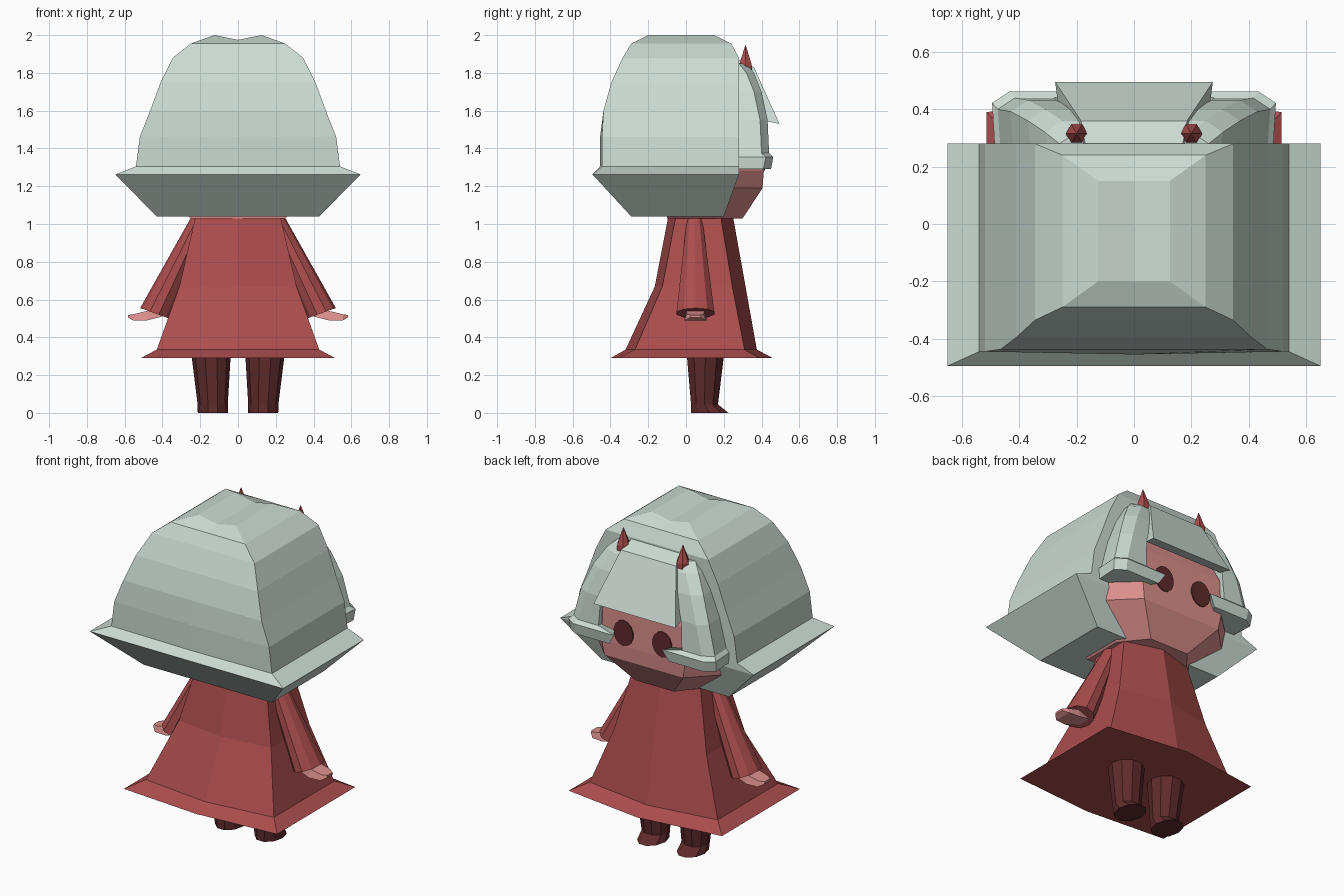
import bpy, bmesh, math
from mathutils import Matrix

if "Cube" in bpy.data.objects:
    bpy.data.objects.remove(bpy.data.objects["Cube"])


def material(name, rgb):
    m = bpy.data.materials.new(name)
    m.diffuse_color = (*rgb, 1)
    m.use_nodes = True
    m.node_tree.nodes["Principled BSDF"].inputs["Base Color"].default_value = m.diffuse_color
    return m


HAIR = material("pale green hair", (0.60, 0.71, 0.65))
RED = material("red cloth", (0.41, 0.074, 0.076))
SKIN = material("pink skin", (0.72, 0.28, 0.27))
DARK = material("dark maroon", (0.115, 0.024, 0.025))


def finish(name, bm, mat):
    bmesh.ops.recalc_face_normals(bm, faces=bm.faces[:])
    me = bpy.data.meshes.new(name)
    bm.to_mesh(me)
    bm.free()
    me.materials.append(mat)
    ob = bpy.data.objects.new(name, me)
    bpy.context.collection.objects.link(ob)
    return ob


def loft(name, rings, mat, side=1):
    """Skin a stack of equal-length point rings and cap both ends."""
    bm = bmesh.new()
    rows = [[bm.verts.new((x * side, y, z)) for x, y, z in r] for r in rings]
    n = len(rows[0])
    for a, b in zip(rows, rows[1:]):
        for i in range(n):
            j = (i + 1) % n
            bm.faces.new((a[i], a[j], b[j], b[i]))
    for r in (rows[0], rows[-1]):
        if n == 6:  # split along the centre line
            bm.faces.new((r[0], r[1], r[4], r[5]))
            bm.faces.new((r[1], r[2], r[3], r[4]))
        else:
            bm.faces.new(r)
    return finish(name, bm, mat)


def box_ring(z, hx, yb, ybm, yf, yfm, zm=None):
    """Rectangle with extra middle points at the back and front."""
    zm = z if zm is None else zm
    return [(-hx, yb, z), (0, ybm, zm), (hx, yb, z),
            (hx, yf, z), (0, yfm, zm), (-hx, yf, z)]


def oval(cx, cy, z, rx, ry, n=10, tilt=0):
    pts = []
    for i in range(n):
        a = 2 * math.pi * i / n
        x = rx * math.cos(a)
        pts.append((cx + x, cy + ry * math.sin(a), z + x * tilt))
    return pts


# Main hair cap with flared rim
cap = [(1.04, .43, -.29, .20), (1.262, .65, -.495, .28), (1.305, .54, -.445, .28),
       (1.46, .52, -.445, .28), (1.60, .465, -.437, .28), (1.75, .41, -.395, .28),
       (1.88, .345, -.335, .28), (1.955, .25, -.29, .24)]
rings = [box_ring(z, hx, yb, min(yb, -.455) if 1.3 < z < 1.5 else yb, yf, yf)
         for z, hx, yb, yf in cap]
rings.append(box_ring(2.0, .125, -.2, -.2, .15, .15, 1.975))
loft("hair_cap", rings, HAIR)

# Fringe: a wedge widening towards its lower edge
profile = [(.20, 1.87, .17), (.28, 1.87, .17), (.36, 1.83, .185),
           (.495, 1.53, .275), (.42, 1.545, .265), (.30, 1.70, .19)]
loft("fringe", [[(s * hx, y, z) for y, z, hx in profile] for s in (-1, 1)], HAIR)

# Head
head = [(1.03, .13, .30, .25, .15), (1.19, .265, .405, .42, .25),
        (1.28, .28, .412, .42, .28), (1.50, .27, .412, .38, .28),
        (1.80, .12, .33, .25, .20)]
loft("head", [[(-b, -.1, z), (b, -.1, z), (b, yc, z), (a, yf, z), (-a, yf, z), (-b, yc, z)]
              for z, a, yf, b, yc in head], SKIN)

# Dress with flared hem
dress = [(.29, .515, -.36, -.40, .39, .46), (.335, .43, -.27, -.32, .31, .375),
         (.67, .31, -.125, -.165, .245, .315), (1.06, .22, -.05, -.09, .18, .245)]
loft("dress", [box_ring(*r) for r in dress], RED)

for s, tag in ((-1, "left"), (1, "right")):
    # Side hair lock, curling inwards to a point at the bottom
    lock = [(1.29, .20, .34, .49, .45), (1.355, .16, .34, .495, .462),
            (1.375, .28, .30, .475, .44), (1.55, .27, .27, .43, .432),
            (1.70, .21, .21, .37, .40), (1.80, .16, .16, .31, .36),
            (1.85, .15, .15, .26, .32)]
    loft(tag + "_hair_lock",
         [[(xi, yf, z), (xo - .06, yf, z), (xo, yf - .04, z), (xo - .01, .25, z), (xb, .25, z)]
          for z, xi, xb, xo, yf in lock], HAIR, s)

    # Horn
    loft(tag + "_horn", [oval(.2, .315, 1.78, .038, .04, 6), oval(.2, .315, 1.845, .038, .038, 6),
                         oval(.2, .315, 1.945, .002, .002, 6)], RED, s)

    # Eye: thin oval plate on the face
    bm = bmesh.new()
    bmesh.ops.create_cone(bm, cap_ends=True, segments=14, radius1=1, radius2=1, depth=.008,
                          matrix=Matrix.Translation((s * .13, .414, 1.36))
                          @ Matrix.Diagonal((.066, 1, .078, 1))
                          @ Matrix.Rotation(math.pi / 2, 4, 'X'))
    finish(tag + "_eye", bm, DARK)

    # Sleeve
    loft(tag + "_sleeve", [oval(.19, .045, 1.05, .05, .04),
                           oval(.443, .05, .528, .075, .105, tilt=.36)], RED, s)

    # Hand: flat mitten
    loft(tag + "_hand",
         [[(x, .05 - w, z0), (x, .05 + w, z0), (x, .05 + w * .8, z1), (x, .05 - w * .8, z1)]
          for x, w, z0, z1 in ((.40, .045, .51, .55), (.48, .06, .49, .54),
                               (.555, .055, .49, .522), (.583, .03, .505, .518))], SKIN, s)

    # Boot with a pointed toe
    loft(tag + "_boot", [oval(.133, .125, 0, .08, .105), oval(.134, .098, .045, .08, .075),
                         oval(.143, .103, .32, .105, .105)], DARK, s)
